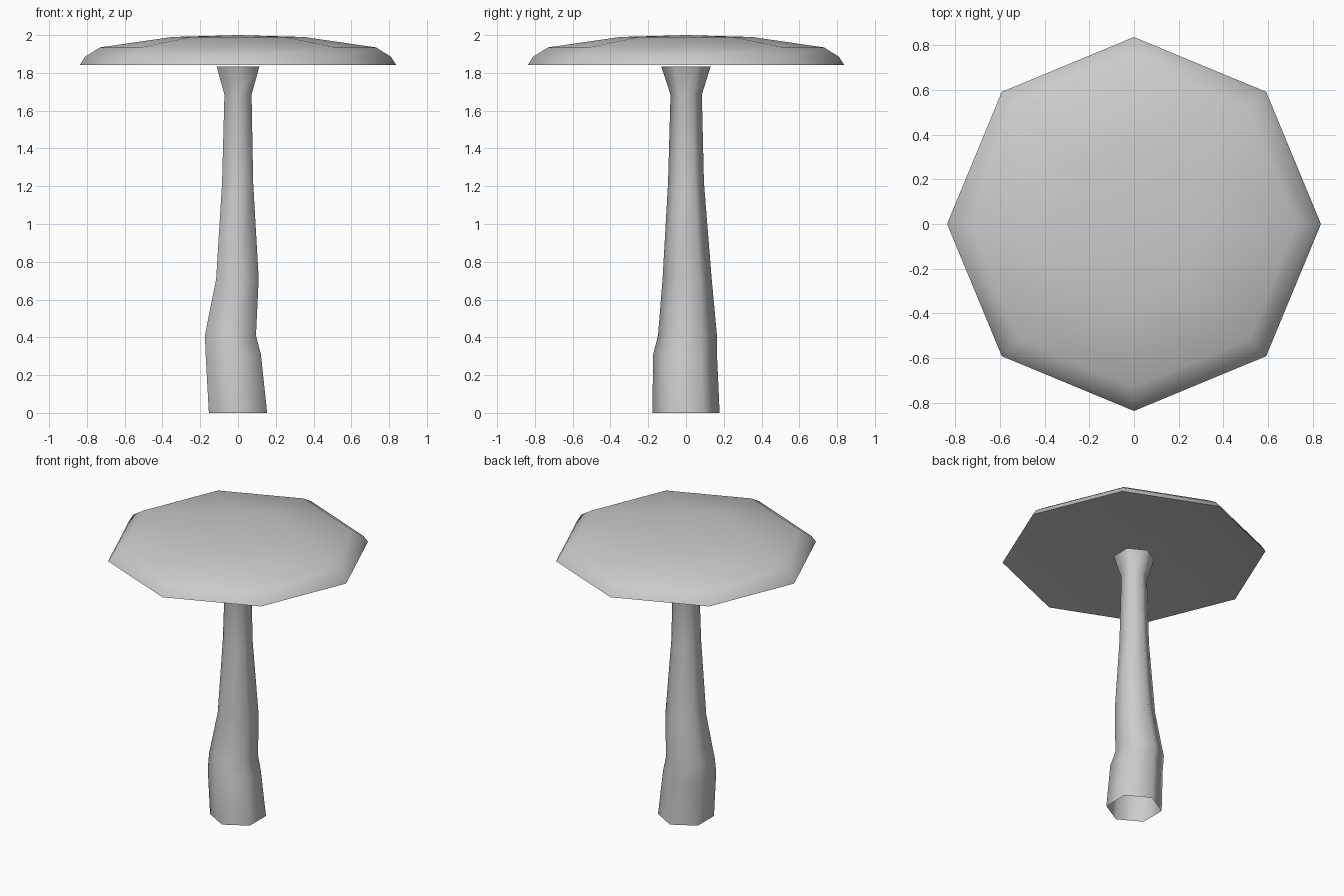
import bpy, bmesh, math

if "Cube" in bpy.data.objects:
    bpy.data.objects.remove(bpy.data.objects["Cube"])


def loft(name, rings, sides, start, tip_z=None, under_z=None):
    """Skin regular polygon rings given as (x, y, z, radius)."""
    bm = bmesh.new()
    loops = []
    for x, y, z, r in rings:
        angles = [start + math.tau * i / sides for i in range(sides)]
        loops.append([bm.verts.new((x + r * math.cos(a), y + r * math.sin(a), z)) for a in angles])
    for low, high in zip(loops, loops[1:]):
        for i in range(sides):
            j = (i + 1) % sides
            bm.faces.new((low[i], low[j], high[j], high[i]))
    # Close the ends with shallow fans
    for loop, z in ((loops[-1], tip_z), (loops[0][::-1], under_z)):
        if z is not None:
            tip = bm.verts.new((0, 0, z))
            for i in range(sides):
                bm.faces.new((loop[i], loop[(i + 1) % sides], tip))
    mesh = bpy.data.meshes.new(name)
    bm.to_mesh(mesh)
    bm.free()
    obj = bpy.data.objects.new(name, mesh)
    bpy.context.collection.objects.link(obj)
    bpy.ops.object.select_all(action='DESELECT')
    obj.select_set(True)
    bpy.context.view_layer.objects.active = obj
    bpy.ops.object.shade_smooth_by_angle(angle=math.radians(65))
    return obj


# Bent six-sided stem, open at the foot, flared under the cap
loft("mushroom_stem", [
    (0, 0, 0, 0.178),
    (-0.025, -0.005, 0.31, 0.169),
    (-0.04, 0.008, 0.41, 0.156),
    (-0.003, 0.006, 0.71, 0.13),
    (-0.002, 0, 1.22, 0.095),
    (0, 0.001, 1.685, 0.083),
    (0, 0, 1.835, 0.131),
], 6, math.pi / 2)

# Wide eight-sided cap with a shallow hollow underneath
loft("mushroom_cap", [
    (0, 0, 1.843, 0.837),
    (0, 0, 1.885, 0.81),
    (0, 0, 1.935, 0.73),
    (0, 0, 1.99, 0.35),
], 8, 0, tip_z=2.0, under_z=1.92)
